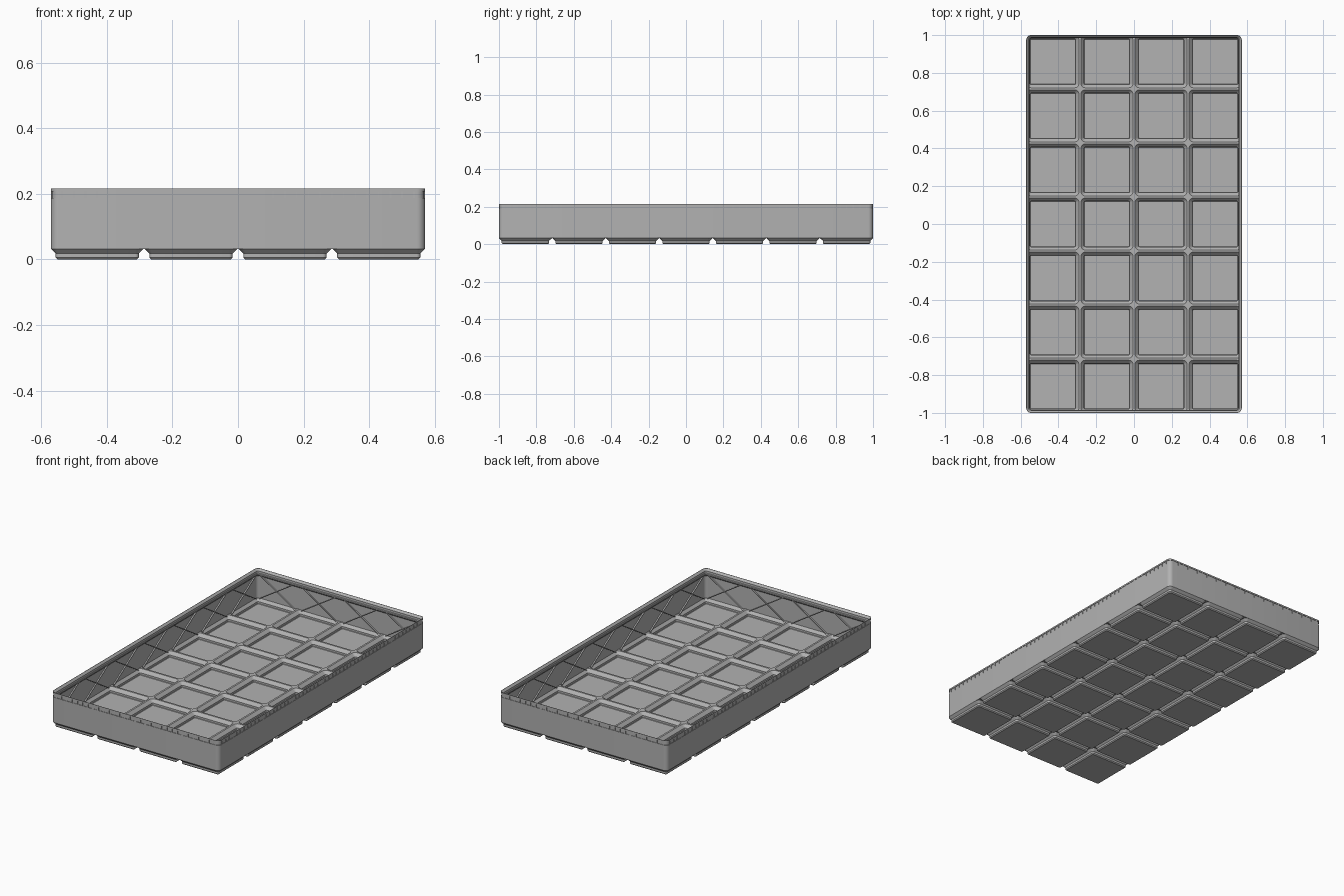
import bpy, bmesh, math
from mathutils import Vector

if "Cube" in bpy.data.objects:
    bpy.data.objects.remove(bpy.data.objects["Cube"])

MM = 2 / 293.5              # longest side: 7 cells of 42 less 0.5
U = 42 * MM                 # cell pitch
NX, NY = 4, 7
HX, HY = NX * U / 2 - 0.25 * MM, 1.0
R = 3.75 * MM               # outer corner radius
SEG = 6
Z_FOOT, Z_RIDGE, Z_LIP, Z_TOP = 0.0323, 0.0385, 0.187, 0.216
WALL = 0.0065

grey = bpy.data.materials.new("plain grey")
grey.diffuse_color = (0.445, 0.445, 0.445, 1)
grey.use_nodes = True
grey.node_tree.nodes["Principled BSDF"].inputs["Base Color"].default_value = grey.diffuse_color


def finish(name, bm):
    bmesh.ops.remove_doubles(bm, verts=bm.verts, dist=1e-5)
    bmesh.ops.recalc_face_normals(bm, faces=bm.faces)
    me = bpy.data.meshes.new(name)
    bm.to_mesh(me)
    bm.free()
    me.materials.append(grey)
    ob = bpy.data.objects.new(name, me)
    bpy.context.collection.objects.link(ob)
    bpy.ops.object.select_all(action='DESELECT')
    bpy.context.view_layer.objects.active = ob
    ob.select_set(True)
    bpy.ops.object.shade_smooth_by_angle(angle=math.radians(30))
    return ob


def loop(bm, x0, x1, y0, y1, radii, z):
    """Rounded rectangle, corners ordered ++, -+, --, +-."""
    verts = []
    for k, r in enumerate(radii):
        sx, sy = (1, -1, -1, 1)[k], (1, 1, -1, -1)[k]
        cx = (x1 if sx > 0 else x0) - sx * r
        cy = (y1 if sy > 0 else y0) - sy * r
        for i in range(SEG + 1):
            a = math.pi / 2 * (k + i / SEG)
            verts.append(bm.verts.new((cx + r * math.cos(a), cy + r * math.sin(a), z)))
    return verts


def skin(bm, loops, closed=False):
    pairs = list(zip(loops, loops[1:]))
    if closed:
        pairs.append((loops[-1], loops[0]))
    for a, b in pairs:
        n = len(a)
        for i in range(n):
            j = (i + 1) % n
            bm.faces.new((a[i], a[j], b[j], b[i]))


def box(bm, corners, inward, depth):
    """Prism from a four-cornered outline pushed along inward."""
    a = [bm.verts.new(c) for c in corners]
    b = [bm.verts.new(c + inward * depth) for c in corners]
    skin(bm, [a, b])
    bm.faces.new(a)
    bm.faces.new(b)


# Hollow feet: outer step profile below, matching pit profile above (half width, radius, z)
OUTER = [(0.1211, 0.0055, 0), (0.1266, 0.0109, 0.0055),
         (0.1266, 0.0109, 0.0177), (0.1414, R, Z_FOOT)]
INNER = [(0.1185, 0.004, 0.0068), (0.1205, 0.006, 0.0088),
         (0.1205, 0.006, 0.0205), (0.1375, 0.022, Z_RIDGE)]
bm = bmesh.new()
for ix in range(NX):
    for iy in range(NY):
        cx, cy = (ix - (NX - 1) / 2) * U, (iy - (NY - 1) / 2) * U
        x0, x1 = max(cx - U / 2, -HX), min(cx + U / 2, HX)
        y0, y1 = max(cy - U / 2, -HY), min(cy + U / 2, HY)
        right, left = ix == NX - 1, ix == 0
        back, front = iy == NY - 1, iy == 0
        radii = [R * c for c in (right and back, left and back,
                                 left and front, right and front)]
        for profile, z, inset in ((OUTER, Z_FOOT, 0), (INNER, Z_RIDGE, 0.003)):
            ls = [loop(bm, cx - h, cx + h, cy - h, cy + h, [r] * 4, zz)
                  for h, r, zz in profile]
            ls.append(loop(bm, x0 + inset * left, x1 - inset * right,
                           y0 + inset * front, y1 - inset * back, radii, z))
            bm.faces.new(ls[0])
            skin(bm, ls)
bmesh.ops.dissolve_degenerate(bm, dist=1e-6, edges=bm.edges)
finish("floor_and_feet", bm)

# Outer wall with stacking lip, swept around the rounded outline (inset, z)
PROFILE = [(0, Z_FOOT), (0, Z_LIP), (0.003, Z_LIP), (0.003, 0.207), (0, 0.207),
           (0, Z_TOP), (0.002, Z_TOP), (0.0135, 0.2045), (0.0135, 0.191),
           (0.0165, 0.188), (0.0165, 0.181), (WALL, 0.171), (WALL, Z_FOOT)]
bm = bmesh.new()
skin(bm, [loop(bm, -HX + o, HX - o, -HY + o, HY - o, [R - o] * 4, z)
          for o, z in PROFILE], closed=True)
finish("wall_and_lip", bm)

# Each side: inward direction, direction along it, distance out, cell count
SIDES = [(Vector((0, 1, 0)), Vector((1, 0, 0)), HY, NX),
         (Vector((0, -1, 0)), Vector((1, 0, 0)), HY, NX),
         (Vector((1, 0, 0)), Vector((0, 1, 0)), HX, NY),
         (Vector((-1, 0, 0)), Vector((0, 1, 0)), HX, NY)]
UP = Vector((0, 0, 1))

# Crossed stiffening ribs on the inside of the walls, one X per cell
bm = bmesh.new()
for inward, along, dist, n in SIDES:
    for i in range(n):
        c = (i - (n - 1) / 2) * U
        for s in (-1, 1):
            p = -inward * (dist - 0.004) + along * (c - s * 0.118) + UP * 0.034
            q = -inward * (dist - 0.004) + along * (c + s * 0.118) + UP * 0.183
            side = (q - p).normalized().cross(inward) * 0.0022
            box(bm, [p - side, q - side, q + side, p + side], inward, 0.0105)
finish("cross_ribs", bm)

# Small upright ribs across the recessed band of the lip
bm = bmesh.new()
for inward, along, dist, n in SIDES:
    for i in range(-4 * n + 1, 4 * n):
        c = -inward * dist + along * (i * U / 8)
        w = along * 0.003
        box(bm, [c - w + UP * Z_LIP, c + w + UP * Z_LIP,
                 c + w + UP * 0.207, c - w + UP * 0.207], inward, 0.005)
finish("lip_ribs", bm)
